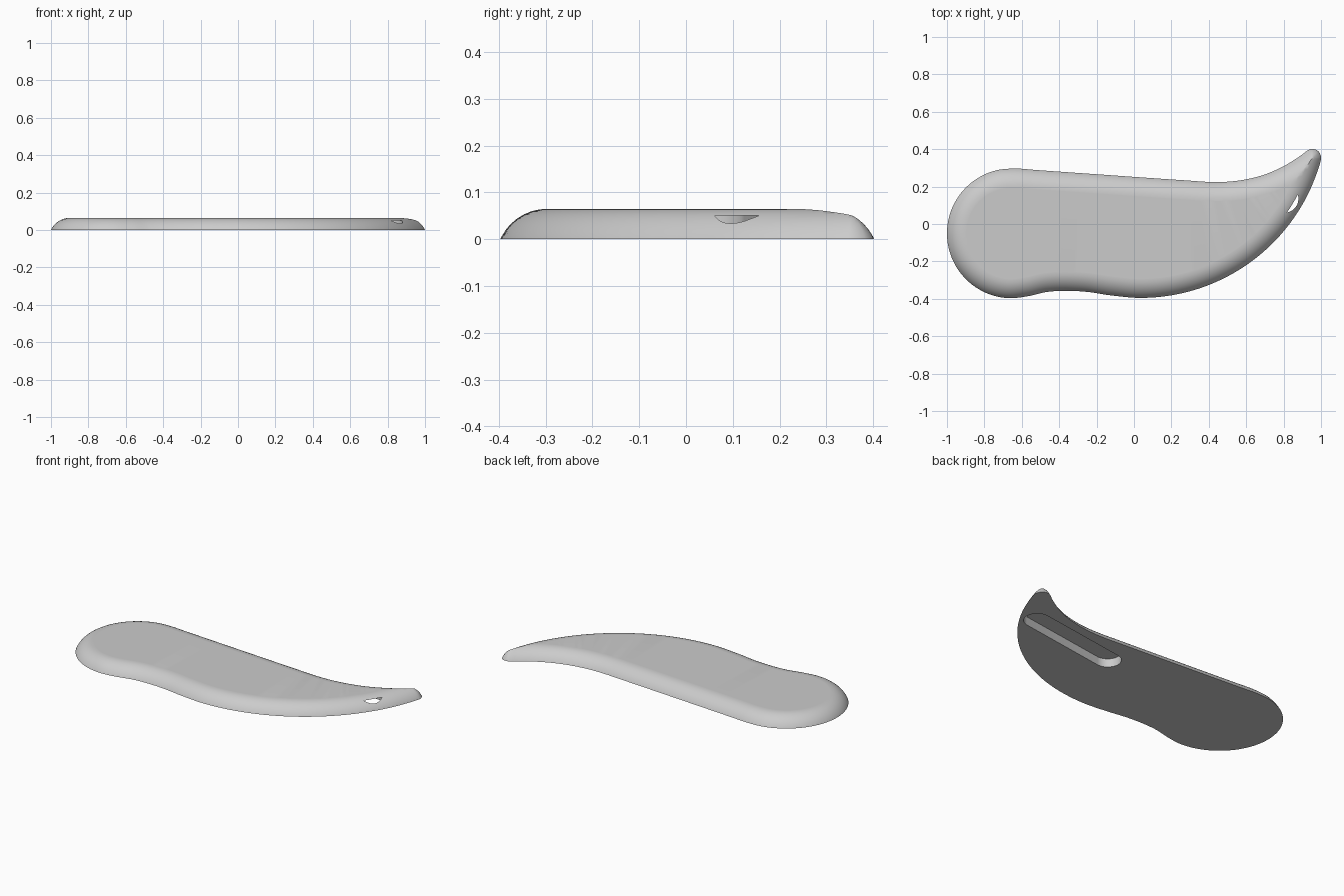
import bpy, bmesh, math
from mathutils import Vector, kdtree
from mathutils.geometry import delaunay_2d_cdt, interpolate_bezier

HEIGHT, FILLET = 0.065, 0.11      # body thickness, edge rounding radius
DROP = FILLET - HEIGHT            # rounding centre lies this far below the base
RIM = math.sqrt(FILLET ** 2 - DROP ** 2)

cube = bpy.data.objects.get("Cube")
if cube:
    bpy.data.objects.remove(cube, do_unlink=True)

grey = bpy.data.materials.new("plain grey")
grey.use_nodes = True
grey.diffuse_color = (0.6, 0.6, 0.6, 1)
grey.node_tree.nodes["Principled BSDF"].inputs["Base Color"].default_value = (0.6, 0.6, 0.6, 1)


def arc(cx, cy, r, start, end, steps):
    angles = [math.radians(start + (end - start) * i / steps) for i in range(steps + 1)]
    return [Vector((cx + r * math.cos(a), cy + r * math.sin(a))) for a in angles]


def smooth_loop(points, steps):
    """Closed smooth curve through the points."""
    n, out = len(points), []
    for i in range(n):
        a, b, c, d = (points[(i + k) % n] for k in (-1, 0, 1, 2))
        seg = interpolate_bezier(b, b + (c - a) / 6, c - (d - b) / 6, c, steps + 1)
        out += [Vector(p[:2]) for p in seg[:-1]]
    return out


def resample(loop, count):
    """Evenly spaced points along a closed loop."""
    lengths = [(loop[(i + 1) % len(loop)] - p).length for i, p in enumerate(loop)]
    step, out, i, start = sum(lengths) / count, [], 0, 0.0
    for k in range(count):
        while start + lengths[i] < k * step and i < len(loop) - 1:
            start += lengths[i]
            i += 1
        out.append(loop[i].lerp(loop[(i + 1) % len(loop)], (k * step - start) / lengths[i]))
    return out


def make_object(name, bm):
    bmesh.ops.recalc_face_normals(bm, faces=bm.faces)
    mesh = bpy.data.meshes.new(name)
    bm.to_mesh(mesh)
    bm.free()
    mesh.materials.append(grey)
    obj = bpy.data.objects.new(name, mesh)
    bpy.context.collection.objects.link(obj)
    return obj


# Outline: back edge, round end, waist, belly sweep, curved tip
back = [(0.95, 0.402), (0.925, 0.391), (0.88, 0.358), (0.8, 0.309), (0.7, 0.265),
        (0.6, 0.239), (0.5, 0.226), (0.4, 0.225), (0.28, 0.233), (0.1, 0.245),
        (-0.2, 0.266), (-0.5, 0.287)]
waist = [(-0.47, -0.364), (-0.37, -0.357), (-0.25, -0.363), (-0.12, -0.382)]
tip = [(0.995, 0.375), (0.977, 0.395)]
control = ([Vector(p) for p in back] + arc(-0.653, -0.05, 0.347, 86, 285, 11)
           + [Vector(p) for p in waist] + arc(0.035, 0.605, 1.0, 270, 344, 8)
           + [Vector(p) for p in tip])
curve = smooth_loop(control, 24)
outline = resample(curve, 400)
dense = resample(curve, 4000)

tree = kdtree.KDTree(len(dense))
for i, p in enumerate(dense):
    tree.insert((p.x, p.y, 0), i)
tree.balance()


def edge_distance(p):
    return tree.find((p.x, p.y, 0))[2]


def surface_height(d):
    """Rounded edge profile, flat beyond the rim."""
    if d >= RIM:
        return HEIGHT
    return math.sqrt(FILLET ** 2 - (RIM - d) ** 2) - DROP


# Inset rings of surface points, stopping at the ridge in the narrow tip
points, used = list(outline), set()
rings = [RIM * (1 - math.cos(math.pi / 2 * k / 9)) for k in range(2, 10)]
rings = sorted(rings + [RIM * 0.006 * 5, RIM * 1.02])


def add_point(p):
    key = (round(p.x / 0.004), round(p.y / 0.004))
    if key not in used:
        used.add(key)
        points.append(p)


for i, p in enumerate(outline):
    along = (outline[(i + 1) % len(outline)] - outline[i - 1]).normalized()
    inward = Vector((-along.y, along.x))
    for d in rings:
        q = p + inward * d
        if edge_distance(q) < d * 0.97 - 0.0005:
            low, high = 0.0, d
            for _ in range(14):
                mid = (low + high) / 2
                if edge_distance(p + inward * mid) < mid * 0.99 - 0.0003:
                    high = mid
                else:
                    low = mid
            if low > 0.008:
                add_point(p + inward * low)
            break
        add_point(q)

# Body: domed top surface closed by a flat base
n = len(outline)
verts, _, faces, *_ = delaunay_2d_cdt(
    points, [(i, (i + 1) % n) for i in range(n)], [], 1, 1e-5)
bm = bmesh.new()
top = [bm.verts.new((v.x, v.y, surface_height(edge_distance(v)))) for v in verts]
for f in faces:
    bm.faces.new([top[i] for i in f])
rim_edges = [e for e in bm.edges if e.is_boundary]
for v in {v for e in rim_edges for v in e.verts}:
    v.co.z = 0
bmesh.ops.holes_fill(bm, edges=rim_edges, sides=0)
body = make_object("body", bm)

# Slot: round-ended recess in the underside that breaks out near the tip
start, end, radius = Vector((0.23, 0.05)), Vector((0.804, 0.135)), 0.075
lean = math.degrees(math.atan2(end.y - start.y, end.x - start.x))
slot = (arc(end.x, end.y, radius, lean - 90, lean + 90, 24)
        + arc(start.x, start.y, radius, lean + 90, lean + 270, 24))
bm = bmesh.new()
floor = bm.faces.new([bm.verts.new((p.x, p.y, -0.05)) for p in slot])
raised = bmesh.ops.extrude_face_region(bm, geom=[floor])["geom"]
for v in raised:
    if isinstance(v, bmesh.types.BMVert):
        v.co.z = 0.051
cutter = make_object("slot_cutter", bm)
cutter.hide_render = True

cut = body.modifiers.new("slot", "BOOLEAN")
cut.operation, cut.solver, cut.object = "DIFFERENCE", "EXACT", cutter
bpy.ops.object.select_all(action="DESELECT")
body.select_set(True)
bpy.context.view_layer.objects.active = body
bpy.ops.object.modifier_apply(modifier=cut.name)
bpy.data.objects.remove(cutter, do_unlink=True)
bpy.ops.object.shade_smooth_by_angle(angle=math.radians(35))
